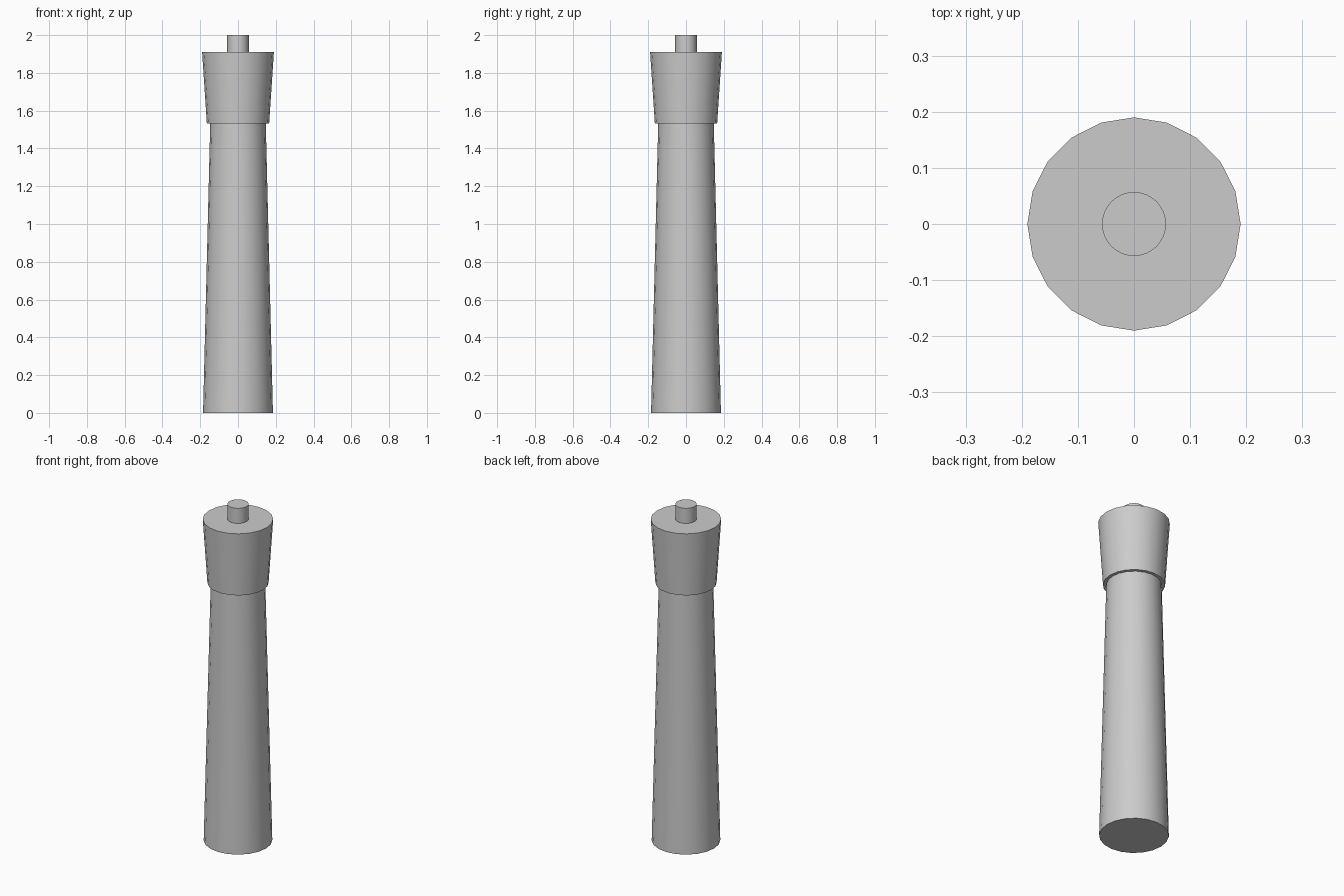
import bpy
import math

if "Cube" in bpy.data.objects:
    bpy.data.objects.remove(bpy.data.objects["Cube"])


def tapered(name, r_bottom, r_top, z_bottom, z_top, sides=20):
    bpy.ops.mesh.primitive_cone_add(
        vertices=sides, radius1=r_bottom, radius2=r_top,
        depth=z_top - z_bottom, location=(0, 0, (z_bottom + z_top) / 2))
    obj = bpy.context.object
    obj.name = name
    bpy.ops.object.shade_smooth_by_angle(angle=math.radians(30))
    return obj


# Long handle, narrowing towards the collar
tapered("handle", 0.185, 0.147, 0.0, 1.535)

# Flared collar
tapered("collar", 0.165, 0.19, 1.532, 1.91)

# Small pin on top
tapered("top_pin", 0.057, 0.057, 1.905, 2.0, sides=32)
